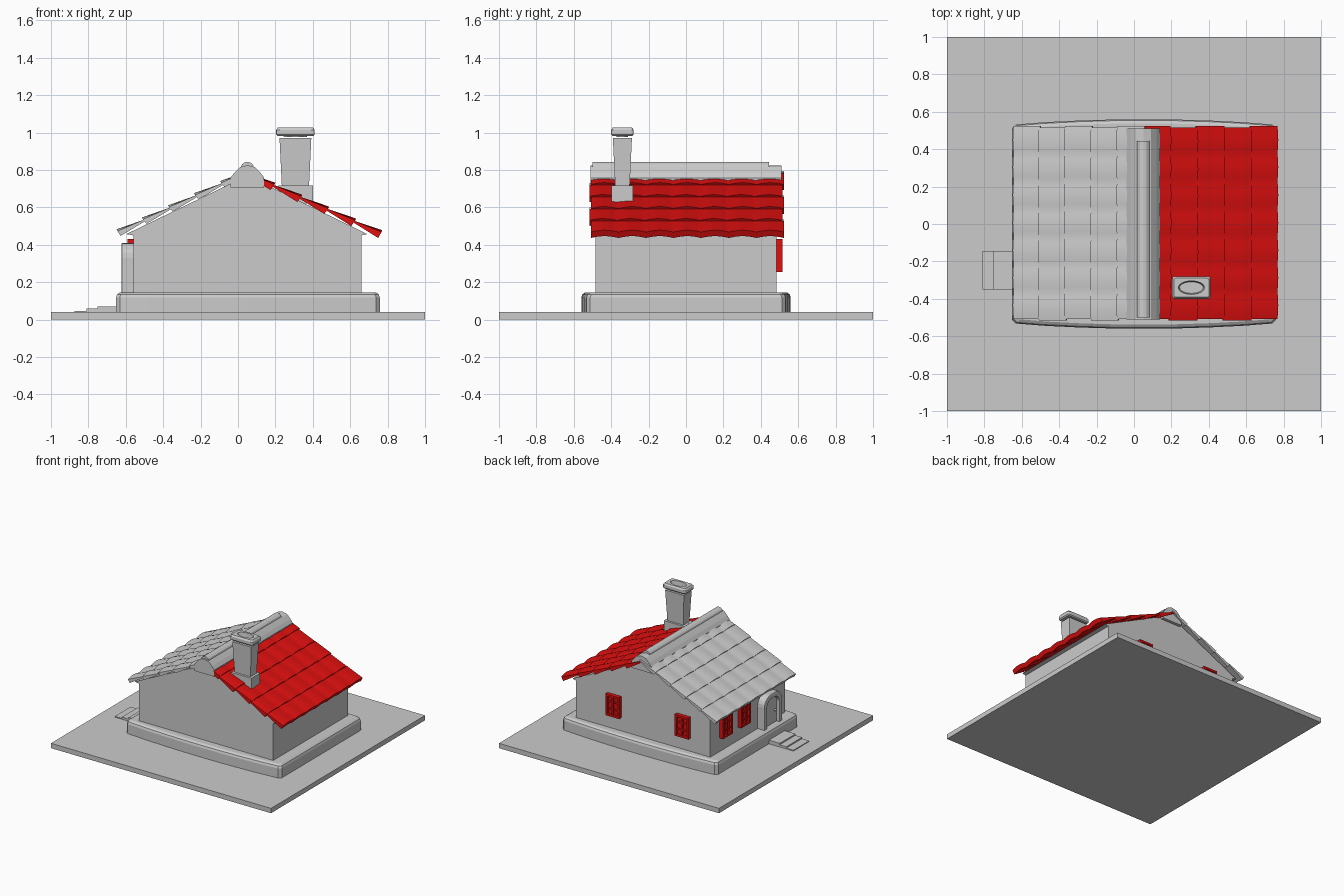
import bpy, bmesh, math
from mathutils import Vector

if "Cube" in bpy.data.objects:
    bpy.data.objects.remove(bpy.data.objects["Cube"])


def material(name, col):
    m = bpy.data.materials.new(name)
    m.diffuse_color = (*col, 1)
    m.use_nodes = True
    m.node_tree.nodes["Principled BSDF"].inputs["Base Color"].default_value = m.diffuse_color
    return m


GREY = material("stone grey", (0.6, 0.6, 0.6))
RED = material("tile red", (0.75, 0.005, 0.005))


def finish(name, bm, mat, smooth=False, bevel=0, segs=2):
    bmesh.ops.recalc_face_normals(bm, faces=bm.faces)
    me = bpy.data.meshes.new(name)
    bm.to_mesh(me)
    bm.free()
    ob = bpy.data.objects.new(name, me)
    bpy.context.collection.objects.link(ob)
    me.materials.append(mat)
    if bevel:
        b = ob.modifiers.new("bevel", "BEVEL")
        b.width, b.segments = bevel, segs
    if smooth:
        bpy.ops.object.select_all(action='DESELECT')
        ob.select_set(True)
        bpy.context.view_layer.objects.active = ob
        bpy.ops.object.shade_smooth_by_angle(angle=math.radians(35))
    return ob


def add_box(bm, x0, x1, y0, y1, z0, z1):
    v = [bm.verts.new((x, y, z)) for z in (z0, z1)
         for x, y in ((x0, y0), (x1, y0), (x1, y1), (x0, y1))]
    for f in ((3, 2, 1, 0), (4, 5, 6, 7), (0, 1, 5, 4), (1, 2, 6, 5), (2, 3, 7, 6), (3, 0, 4, 7)):
        bm.faces.new([v[i] for i in f])


def box(name, dims, mat=GREY, **kw):
    bm = bmesh.new()
    add_box(bm, *dims)
    return finish(name, bm, mat, **kw)


def prism(name, pts, axis, a, b, mat=GREY, **kw):
    """Extrude a 2D outline along an axis (x: outline is y,z; y: x,z)."""
    bm = bmesh.new()
    put = {'x': lambda p, t: (t, p[0], p[1]), 'y': lambda p, t: (p[0], t, p[1])}[axis]
    lo = [bm.verts.new(put(p, a)) for p in pts]
    hi = [bm.verts.new(put(p, b)) for p in pts]
    n = len(pts)
    bm.faces.new(lo)
    bm.faces.new(hi)
    for i in range(n):
        bm.faces.new((lo[i], lo[(i + 1) % n], hi[(i + 1) % n], hi[i]))
    return finish(name, bm, mat, **kw)


def loft(name, rings, mat=GREY, **kw):
    bm = bmesh.new()
    rs = [[bm.verts.new(p) for p in r] for r in rings]
    n = len(rs[0])
    for r, s in zip(rs, rs[1:]):
        for i in range(n):
            bm.faces.new((r[i], r[(i + 1) % n], s[(i + 1) % n], s[i]))
    bm.faces.new(rs[0])
    bm.faces.new(rs[-1])
    return finish(name, bm, mat, **kw)


# ground plate
box("ground_plate", (-1, 1, -1, 1, 0, 0.04))


# foundation with gently bowed long sides and a chamfered top
def plinth(z, inset):
    top = []
    for i in range(9):
        t = i / 4 - 1
        top.append((0.053 + t * (0.705 - inset), 0.56 - 0.028 * t * t - inset))
    x0, x1 = top[0][0], top[-1][0]
    r = 0.02
    top[0], top[-1] = (x0 + r, top[0][1]), (x1 - r, top[-1][1])
    top = [(x0, top[0][1] - r)] + top + [(x1, top[-1][1] - r)]
    return [(x, y, z) for x, y in top] + [(x, -y, z) for x, y in reversed(top)]


loft("foundation", [plinth(0.03, 0), plinth(0.118, 0), plinth(0.135, 0.006), plinth(0.146, 0.022)])

# walls with gables
prism("walls", [(-0.56, 0.14), (0.66, 0.14), (0.66, 0.45), (0.692, 0.457), (0.05, 0.77),
                (-0.597, 0.457), (-0.56, 0.45)], 'y', -0.485, 0.485)


# roof slopes: rows of arched wedge tiles, thick at the lower end
def roof(name, top, end, mat, thick, rows=5, cols=7, sub=6):
    a, b = Vector(top), Vector(end)
    d = b - a
    nrm = Vector((-d.y, d.x)).normalized()
    if nrm.y < 0:
        nrm = -nrm
    bm = bmesh.new()
    for k in range(rows):
        shift = 0.004 * (-1) ** k
        sections = []
        for j in range(cols * sub + 1):
            t = j / (cols * sub)
            y = -0.513 + 1.033 * t + shift
            w = 0.011 * (abs(math.sin(math.pi * cols * t)) - 0.7)
            sec = []
            for s, h in ((k / rows, -0.012), ((k + 1) / rows + 0.006, w),
                         ((k + 1) / rows - 0.004, w - thick), (k / rows, -0.022)):
                p = a + d * min(s, 1.0) + nrm * h
                sec.append(bm.verts.new((p.x, y, p.y)))
            sections.append(sec)
        for s0, s1 in zip(sections, sections[1:]):
            for i in range(4):
                bm.faces.new((s0[i], s0[(i + 1) % 4], s1[(i + 1) % 4], s1[i]))
        bm.faces.new(sections[0])
        bm.faces.new(sections[-1])
    return finish(name, bm, mat, smooth=True)


roof("roof_right", (0.05, 0.795), (0.77, 0.475), RED, 0.036)
roof("roof_left", (0.05, 0.805), (-0.647, 0.48), GREY, 0.03)

# ridge beam and the round strip on top
prism("ridge_cap", [(-0.04, 0.705), (0.14, 0.705), (0.14, 0.758), (0.12, 0.785), (0.09, 0.815),
                    (0.05, 0.825), (0.01, 0.815), (-0.02, 0.785), (-0.04, 0.758)], 'y', -0.51, 0.51)
prism("ridge_strip", [(0.05 + 0.034 * math.cos(i * math.pi / 6), 0.815 + 0.028 * math.sin(i * math.pi / 6))
                      for i in range(7)], 'y', -0.5, 0.445)


# chimney: base block, flared shaft and hollow rounded cap
def rect(rx, ry, z):
    return [(0.307 + sx * rx, -0.34 + sy * ry, z) for sx, sy in ((-1, -1), (1, -1), (1, 1), (-1, 1))]


def oval(rx, ry, z, e=1.0, n=24):
    pts = []
    for i in range(n):
        c, s = math.cos(2 * math.pi * i / n), math.sin(2 * math.pi * i / n)
        pts.append((0.307 + rx * math.copysign(abs(c) ** e, c),
                    -0.34 + ry * math.copysign(abs(s) ** e, s), z))
    return pts


box("chimney_base", (0.217, 0.4, -0.398, -0.284, 0.62, 0.718))
loft("chimney_shaft", [rect(0.072, 0.038, 0.7), rect(0.085, 0.051, 0.97)])
loft("chimney_cap", [oval(0.095, 0.053, 0.982, 0.15), oval(0.103, 0.06, 0.99, 0.15),
                     oval(0.103, 0.06, 1.014, 0.15), oval(0.094, 0.051, 1.027, 0.15),
                     oval(0.07, 0.036, 1.027), oval(0.062, 0.03, 0.975)])


# entrance: arched frame, door and knob on the left side
def arch(half, z0, z1, r):
    pts = [(-0.245 - half, z0)]
    for c, start in ((-1, 180), (1, 90)):
        for i in range(6):
            a = math.radians(start - 18 * i)
            pts.append((-0.245 + c * (half - r) + r * math.cos(a), z1 - r + r * math.sin(a)))
    return pts + [(-0.245 + half, z0)]


prism("door_frame", arch(0.115, 0.14, 0.41, 0.08) + arch(0.078, 0.14, 0.372, 0.06)[::-1],
      'x', -0.623, -0.55, bevel=0.008)
prism("door", arch(0.08, 0.14, 0.375, 0.06), 'x', -0.597, -0.55)
bm = bmesh.new()
bmesh.ops.create_uvsphere(bm, u_segments=12, v_segments=8, radius=0.009)
bmesh.ops.translate(bm, verts=bm.verts, vec=(-0.605, -0.295, 0.25))
finish("door_knob", bm, GREY, smooth=True)

# low entrance steps
for i, (x, z) in enumerate(((-0.875, 0.047), (-0.81, 0.058), (-0.75, 0.07))):
    box(f"step_{i + 1}", (x, -0.63, -0.35, -0.145, 0.03, z))


# windows: recessed panel, outer frame and glazing bars
def window(name, side, c):
    bm = bmesh.new()

    def part(u0, u1, z0, z1, depth):
        if side == 'back':
            add_box(bm, c + u0, c + u1, 0.475, 0.485 + depth, z0, z1)
        else:
            add_box(bm, -0.56 - depth, -0.55, c + u0, c + u1, z0, z1)
    z0, z1, w, f = 0.255, 0.43, 0.062, 0.016
    part(-w + 0.005, w - 0.005, z0 + 0.005, z1 - 0.005, 0.014)
    for s in (-1, 1):
        a, b = sorted((s * w, s * (w - f)))
        part(a, b, z0, z1, 0.032)
    part(-w + f, w - f, z0, z0 + f, 0.032)
    part(-w + f, w - f, z1 - f, z1, 0.032)
    part(-0.007, 0.007, z0 + f, z1 - f, 0.029)
    for k in (1, 2):
        z = z0 + (z1 - z0) * k / 3
        part(-w + f, w - f, z - 0.005, z + 0.005, 0.026)
    finish(name, bm, RED)


for side, cs in (('back', (-0.32, 0.31)), ('left', (0.3, 0.065))):
    for i, c in enumerate(cs):
        window(f"{side}_window_{i + 1}", side, c)
